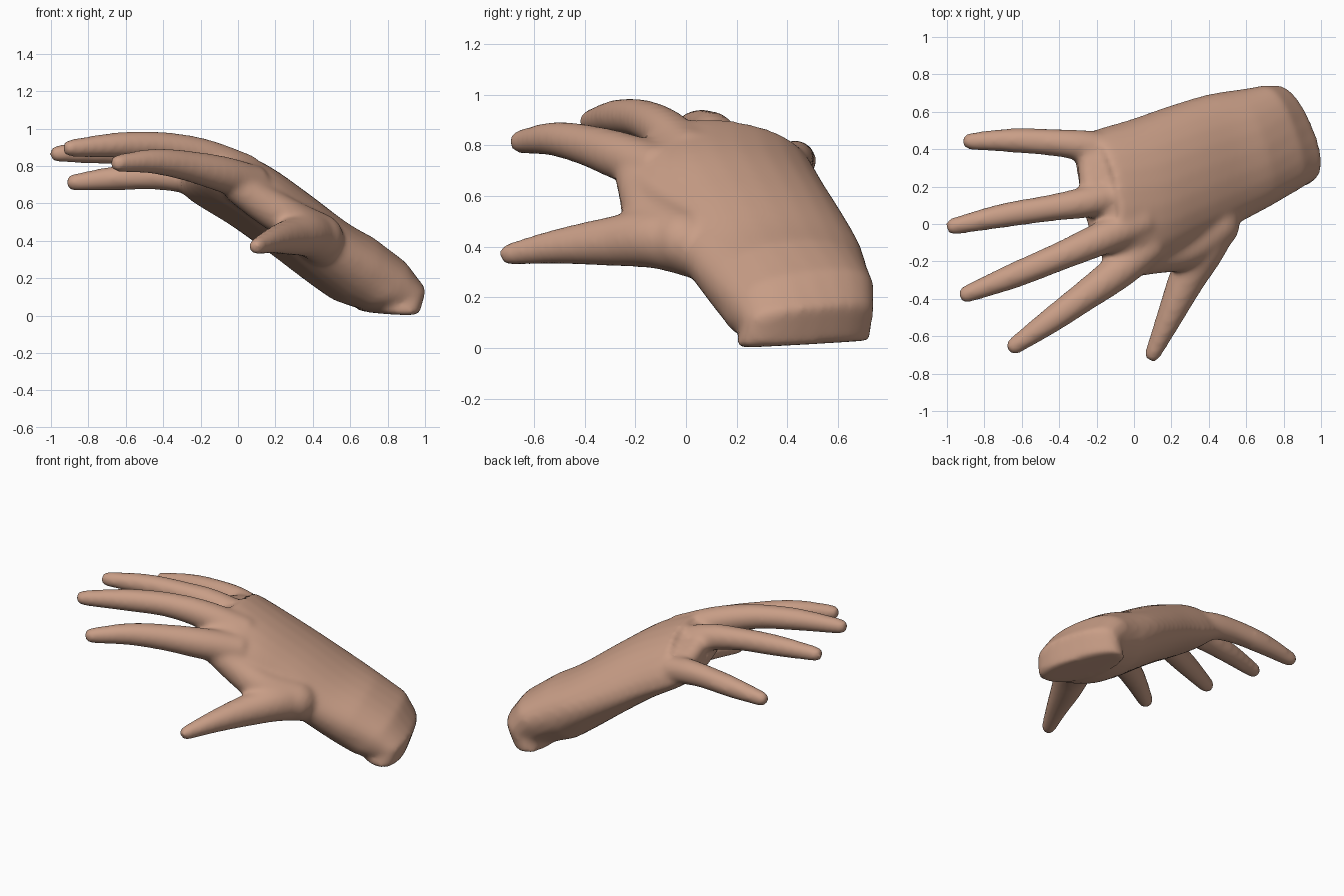
import bpy, bmesh, math
from mathutils import Vector

if "Cube" in bpy.data.objects:
    bpy.data.objects.remove(bpy.data.objects["Cube"])

skin = bpy.data.materials.new("warm skin")
skin.diffuse_color = (0.58, 0.34, 0.24, 1)
skin.use_nodes = True
skin.node_tree.nodes["Principled BSDF"].inputs["Base Color"].default_value = skin.diffuse_color


def smooth_path(stations, steps=5):
    """Catmull-Rom interpolation of stations of any width."""
    p = [Vector(s) for s in stations]
    p = [p[0] * 2 - p[1]] + p + [p[-1] * 2 - p[-2]]
    out = []
    for a, b, c, d in zip(p, p[1:], p[2:], p[3:]):
        for k in range(steps):
            t = k / steps
            out.append(0.5 * (b * 2 + (c - a) * t + (a * 2 - b * 5 + c * 4 - d) * t * t
                              + (b * 3 - a - c * 3 + d) * t ** 3))
    return out + [p[-2]]


def loft(bm, rings):
    """Skin a list of rings into a closed tube."""
    loops = [[bm.verts.new(v) for v in r] for r in rings]
    n = len(loops[0])
    for a, b in zip(loops, loops[1:]):
        for i in range(n):
            j = (i + 1) % n
            bm.faces.new((a[i], a[j], b[j], b[i]))
    bm.faces.new(loops[0][::-1])
    bm.faces.new(loops[-1])


def ring(centre, side, up, top, bottom, n=24, power=1.0):
    pts = []
    for i in range(n):
        c, s = math.cos(math.tau * i / n), math.sin(math.tau * i / n)
        c = math.copysign(abs(c) ** power, c)
        s = math.copysign(abs(s) ** power, s)
        pts.append(centre + side * c + up * s * (top if s > 0 else bottom))
    return pts


def add_digit(bm, stations):
    """Tapered finger; each station is x, y, z, radius."""
    path = smooth_path(stations)
    rings = []
    for i, s in enumerate(path):
        axis = (path[min(i + 1, len(path) - 1)] - path[max(i - 1, 0)]).to_3d().normalized()
        side = axis.cross(Vector((0, 0, 1))).normalized()
        up = side.cross(axis)
        rings.append(ring(s.to_3d(), side * s[3], up, s[3], s[3]))
    # Rounded fingertip
    tip, r = path[-1].to_3d(), path[-1][3]
    for k in (0.35, 0.65, 0.85):
        w = r * math.sqrt(1 - k * k)
        rings.append(ring(tip + axis * r * k, side * w, up, w, w))
    loft(bm, rings)


def add_palm(bm, wrist, stations):
    """Each station: thumb edge xyz, little-finger edge xyz, back and palm thickness."""
    rings = []
    # Wrist end turns down to a level cut; these stations also give the up direction
    for s in wrist:
        a, b = Vector(s[0:3]), Vector(s[3:6])
        rings.append(ring((a + b) / 2, (b - a) / 2, Vector(s[8:11]).normalized(),
                          s[6], s[7], power=0.85))
    path = smooth_path(stations)
    edges = [(Vector(s[0:3]), Vector(s[3:6])) for s in path]
    mids = [(a + b) / 2 for a, b in edges]
    for i, s in enumerate(path):
        axis = mids[min(i + 1, len(mids) - 1)] - mids[max(i - 1, 0)]
        side = (edges[i][1] - edges[i][0]) / 2
        up = axis.cross(side).normalized()
        if up.z < 0:
            up.negate()
        rings.append(ring(mids[i], side, up, s[6], s[7], power=0.95))
    loft(bm, rings)


bm = bmesh.new()

# Wrist to knuckles
add_palm(bm, [
    (0.925, 0.20, 0.00, 0.69, 0.72, 0.03, 0.11, 0.12, 0.90, 0.42, 0.00),
    (0.955, 0.23, 0.10, 0.74, 0.735, 0.14, 0.125, 0.23, 0.85, 0.38, 0.36),
    (0.86, 0.17, 0.16, 0.66, 0.735, 0.22, 0.16, 0.21, 0.65, 0.30, 0.70),
], [
    (0.72, 0.09, 0.235, 0.52, 0.715, 0.30, 0.18, 0.215),
    (0.57, 0.01, 0.335, 0.38, 0.69, 0.375, 0.175, 0.20),
    (0.34, -0.11, 0.50, 0.18, 0.63, 0.465, 0.20, 0.165),
    (0.11, -0.22, 0.65, -0.02, 0.56, 0.56, 0.22, 0.13),
    (-0.12, -0.20, 0.76, -0.25, 0.49, 0.665, 0.215, 0.09),
    (-0.19, -0.14, 0.81, -0.31, 0.44, 0.72, 0.145, 0.05),
])

# Digits from base to tip
digits = {
    "thumb": [(0.48, 0.12, 0.37, 0.12), (0.385, -0.10, 0.43, 0.12), (0.28, -0.30, 0.42, 0.098),
              (0.185, -0.51, 0.40, 0.07), (0.10, -0.695, 0.37, 0.045)],
    "index": [(0.10, -0.10, 0.70, 0.10), (-0.08, -0.25, 0.755, 0.097), (-0.27, -0.39, 0.80, 0.082),
              (-0.45, -0.52, 0.825, 0.069), (-0.64, -0.653, 0.815, 0.048)],
    "middle": [(0.05, 0.02, 0.76, 0.10), (-0.18, -0.08, 0.855, 0.09), (-0.40, -0.175, 0.905, 0.077),
               (-0.64, -0.275, 0.912, 0.069), (-0.895, -0.375, 0.895, 0.048)],
    "ring": [(0.02, 0.18, 0.74, 0.09), (-0.24, 0.12, 0.835, 0.085), (-0.45, 0.085, 0.867, 0.072),
             (-0.70, 0.045, 0.875, 0.066), (-0.965, -0.012, 0.865, 0.047)],
    "little": [(0.0, 0.38, 0.65, 0.09), (-0.24, 0.415, 0.725, 0.085), (-0.42, 0.435, 0.745, 0.074),
               (-0.65, 0.447, 0.735, 0.066), (-0.875, 0.442, 0.712, 0.047)],
    # Webbing between thumb and index, and between ring and little finger
    "thumb_web": [(-0.02, -0.20, 0.70, 0.085), (0.13, -0.165, 0.60, 0.10), (0.28, -0.13, 0.51, 0.11),
                  (0.44, -0.01, 0.42, 0.125)],
    "little_web": [(-0.22, 0.40, 0.73, 0.07), (-0.235, 0.27, 0.775, 0.065), (-0.21, 0.12, 0.83, 0.065)],
}
for stations in digits.values():
    add_digit(bm, stations)

bmesh.ops.recalc_face_normals(bm, faces=bm.faces[:])
mesh = bpy.data.meshes.new("hand")
bm.to_mesh(mesh)
bm.free()
mesh.materials.append(skin)
hand = bpy.data.objects.new("hand", mesh)
bpy.context.collection.objects.link(hand)

# Fuse palm and digits into one smooth skin
fuse = hand.modifiers.new("fuse", 'REMESH')
fuse.mode = 'VOXEL'
fuse.voxel_size = 0.016
fuse.use_smooth_shade = True
blend = hand.modifiers.new("blend", 'SMOOTH')
blend.factor = 0.5
blend.iterations = 15
